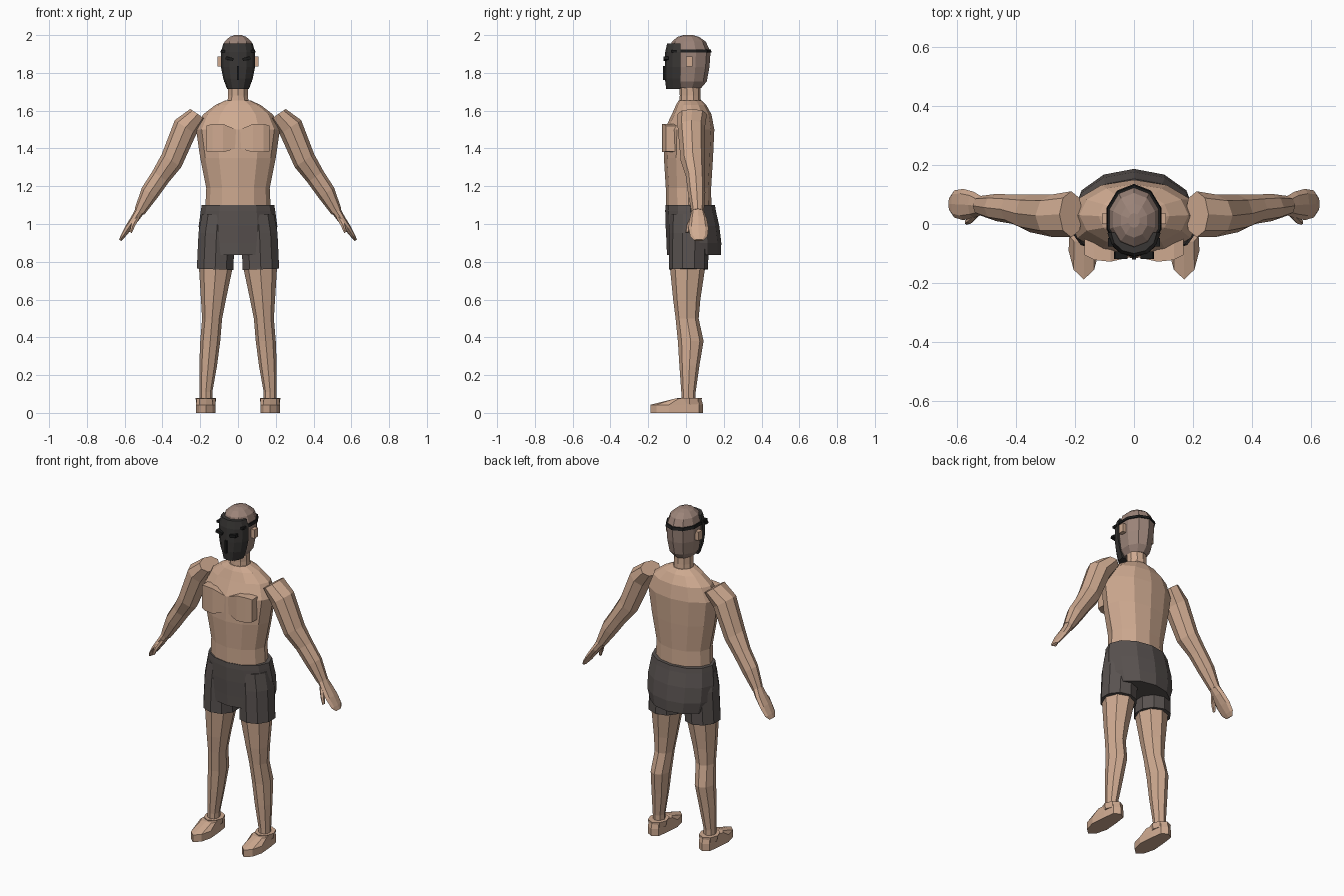
import bpy, bmesh
from math import sin, cos, pi, radians
from mathutils import Vector


def material(name, rgb):
    m = bpy.data.materials.new(name)
    m.diffuse_color = (*rgb, 1)
    return m


SKIN = material("skin", (0.62, 0.40, 0.28))
SCALP = material("scalp", (0.33, 0.23, 0.19))
CLOTH = material("cloth", (0.10, 0.085, 0.08))
DARK = material("dark", (0.04, 0.037, 0.035))
BLACK = material("black", (0.012, 0.012, 0.012))


def skin_rings(name, rings, mat, mirror=False):
    """Bridge equal-length closed rings of points into a flat-shaded solid."""
    bm = bmesh.new()
    loops = [[bm.verts.new(p) for p in r] for r in rings]
    n = len(loops[0])
    for a, b in zip(loops, loops[1:]):
        for i in range(n):
            j = (i + 1) % n
            bm.faces.new((a[i], a[j], b[j], b[i]))
    bm.faces.new(loops[0])
    bm.faces.new(loops[-1])
    bmesh.ops.recalc_face_normals(bm, faces=bm.faces[:])
    me = bpy.data.meshes.new(name)
    bm.to_mesh(me)
    bm.free()
    me.materials.append(mat)
    ob = bpy.data.objects.new(name, me)
    bpy.context.collection.objects.link(ob)
    if mirror:
        ob.modifiers.new("mirror", 'MIRROR')
    return ob


def loft(name, sections, n, mat, mirror=False, tilt=0, half=False):
    """sections: (x, y, z, rx, ry); tilt leans the rings about y; half keeps the front arc."""
    t = radians(tilt)
    u = Vector((cos(t), 0, sin(t)))
    v = Vector((0, 1, 0))
    if half:
        angles = [pi + pi * i / n for i in range(n + 1)]
    else:
        angles = [pi / 2 + 2 * pi * i / n for i in range(n)]
    rings = [[Vector((x, y, z)) + u * rx * cos(a) + v * ry * sin(a) for a in angles]
             for x, y, z, rx, ry in sections]
    return skin_rings(name, rings, mat, mirror)


def box(name, center, size, mat, mirror=False, tilt=0):
    cx, cy, cz = center
    sx, sy, sz = (s / 2 for s in size)
    t = radians(tilt)
    rings = []
    for z in (-sz, sz):
        rings.append([(cx + x * cos(t) - z * sin(t), cy + y, cz + x * sin(t) + z * cos(t))
                      for x, y in ((-sx, -sy), (sx, -sy), (sx, sy), (-sx, sy))])
    return skin_rings(name, rings, mat, mirror)


# Torso and neck
loft("torso", [(0, .015, 1.04, .175, .12), (0, .013, 1.19, .168, .12),
               (0, .013, 1.35, .20, .13), (0, .018, 1.50, .222, .132),
               (0, .03, 1.58, .185, .105), (0, .027, 1.63, .12, .08),
               (0, .022, 1.655, .065, .06)], 12, SKIN)
loft("neck", [(0, .022, 1.62, .062, .058), (0, .022, 1.68, .055, .055),
              (0, .02, 1.75, .055, .055)], 10, SKIN)

# Chest plates, tapering toward the outer side
skin_rings("chest_muscle", [
    [(x, y, zt), (x, -.04, zt), (x, -.04, zb), (x, y, zb)]
    for x, y, zt, zb in ((.01, -.112, 1.50, 1.40), (.08, -.128, 1.53, 1.38),
                         (.135, -.122, 1.53, 1.38), (.168, -.105, 1.52, 1.385))],
    SKIN, True)

# Head and ears
loft("head", [(0, .01, 1.72, .055, .07), (0, .012, 1.755, .078, .098),
              (0, .016, 1.83, .09, .108), (0, .018, 1.91, .092, .112),
              (0, .015, 1.965, .075, .09), (0, .012, 1.99, .047, .058),
              (0, .012, 2.0, .02, .025)], 10, SCALP)
box("ear", (.097, .018, 1.86), (.024, .035, .052), SKIN, True)

# Mask with strap, eye slits and nose ridge
loft("mask", [(0, -.03, 1.715, .058, .075), (0, -.03, 1.77, .078, .082),
              (0, -.03, 1.83, .09, .082), (0, -.03, 1.91, .09, .08),
              (0, -.028, 1.955, .078, .072)], 6, DARK, half=True)
loft("strap", [(0, .018, 1.908, .098, .118), (0, .018, 1.925, .094, .113)], 10, BLACK)
box("eye_slit", (.045, -.106, 1.875), (.042, .026, .016), BLACK, True, 12)
box("nose_ridge", (0, -.112, 1.80), (.012, .018, .075), BLACK)
box("brow_stud", (.079, -.062, 1.915), (.018, .03, .014), BLACK, True)

# Shorts
loft("shorts_body", [(0, .022, 1.10, .192, .131), (0, .024, 1.07, .197, .134),
                     (0, .034, .99, .208, .142), (0, .042, .90, .205, .145),
                     (0, .042, .835, .185, .143)], 12, CLOTH)
loft("shorts_leg", [(.105, .015, 1.05, .09, .10), (.114, .015, .95, .10, .105),
                    (.121, .013, .76, .102, .104)], 10, CLOTH, True, 2)

# Legs
loft("leg", [(.115, .01, .85, .092, .098), (.118, .008, .76, .088, .092),
             (.13, .004, .60, .066, .072), (.137, .006, .50, .053, .061),
             (.147, .025, .38, .053, .068), (.158, .018, .25, .047, .053),
             (.17, .013, .11, .034, .038), (.17, .013, .05, .034, .038)], 8, SKIN, True)

# Feet: sole outline, upright edge, then a shorter top behind the instep
sole = [(.17, -.188), (.205, -.155), (.222, -.09), (.215, .0), (.205, .07),
        (.17, .09), (.135, .07), (.125, .0), (.118, -.09), (.135, -.155)]
skin_rings("foot", [[(x, y, 0) for x, y in sole],
                    [(x, y, .043) for x, y in sole],
                    [(.17 + (x - .17) * .95, max(y * .45, -.06) if y < 0 else y * .9, .075)
                     for x, y in sole]], SKIN, True)
loft("ankle_cuff", [(.17, .02, .045, .05, .06), (.17, .018, .08, .055, .066)], 8, SKIN, True)

# Arms, hands and thumbs
loft("arm", [(.213, .033, 1.582, .048, .078), (.278, .028, 1.512, .068, .072),
             (.352, .036, 1.335, .062, .064), (.41, .05, 1.25, .052, .05),
             (.468, .056, 1.165, .049, .046), (.522, .062, 1.065, .03, .033)],
     8, SKIN, True, 34)
loft("hand", [(.518, .062, 1.072, .026, .032), (.545, .065, 1.03, .022, .045),
              (.58, .066, .98, .018, .053), (.61, .068, .935, .012, .046),
              (.624, .068, .914, .007, .025)], 8, SKIN, True, 34)
loft("thumb", [(.53, .04, 1.04, .013, .014), (.555, .014, .995, .013, .013),
               (.568, .006, .955, .008, .009)], 6, SKIN, True, 34)
